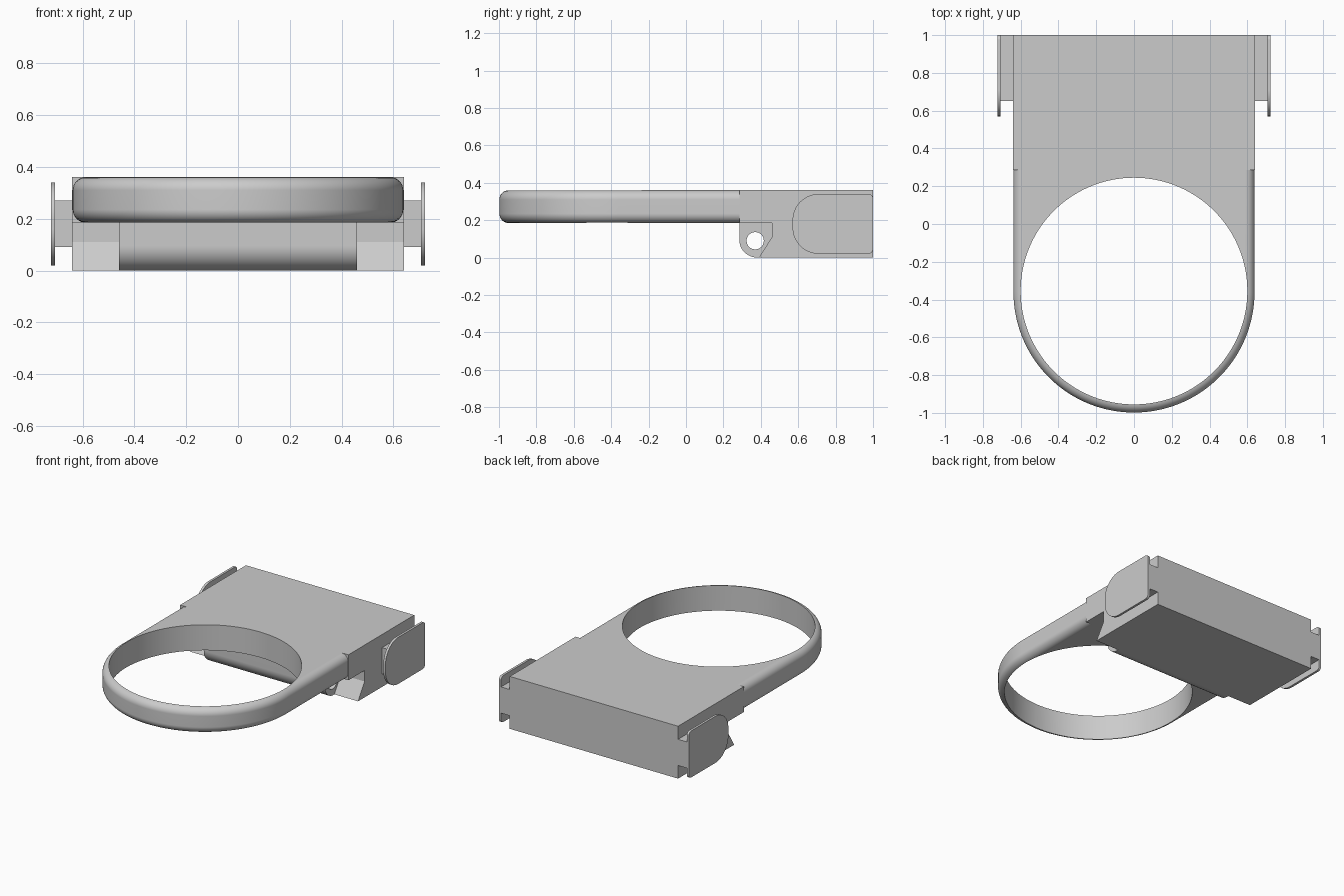
import bpy, bmesh
from math import pi, sin, cos, radians

cube = bpy.data.objects.get("Cube")
if cube:
    bpy.data.objects.remove(cube, do_unlink=True)

grey = bpy.data.materials.new("light_grey")
grey.use_nodes = True
colour = (0.6, 0.6, 0.6, 1)
grey.diffuse_color = colour
grey.node_tree.nodes["Principled BSDF"].inputs["Base Color"].default_value = colour


def arc(cx, cy, r, start, end, n):
    """Points along an arc, angles in degrees."""
    angles = [radians(start + (end - start) * i / n) for i in range(n + 1)]
    return [(cx + r * cos(a), cy + r * sin(a)) for a in angles]


def loft(name, loops):
    """Closed solid through matching loops of 3D points."""
    bm = bmesh.new()
    rings = [[bm.verts.new(p) for p in loop] for loop in loops]
    n = len(rings[0])
    for a, b in zip(rings, rings[1:]):
        for i in range(n):
            j = (i + 1) % n
            bm.faces.new((a[i], a[j], b[j], b[i]))
    bm.faces.new(rings[0])
    bm.faces.new(rings[-1])
    bmesh.ops.recalc_face_normals(bm, faces=bm.faces)
    mesh = bpy.data.meshes.new(name)
    bm.to_mesh(mesh)
    bm.free()
    mesh.materials.append(grey)
    ob = bpy.data.objects.new(name, mesh)
    bpy.context.collection.objects.link(ob)
    return ob


def side_prism(name, yz, x0, x1):
    """Extrude a side-view profile along x."""
    return loft(name, [[(x, y, z) for y, z in yz] for x in (x0, x1)])


def select(ob):
    bpy.ops.object.select_all(action='DESELECT')
    ob.select_set(True)
    bpy.context.view_layer.objects.active = ob


def combine(ob, other, operation):
    mod = ob.modifiers.new(operation, 'BOOLEAN')
    mod.object, mod.operation, mod.solver = other, operation, 'EXACT'
    select(ob)
    bpy.ops.object.modifier_apply(modifier=mod.name)
    bpy.data.objects.remove(other, do_unlink=True)


def finish(ob):
    select(ob)
    bpy.ops.object.shade_smooth_by_angle(angle=radians(30))
    ob.modifiers.new("even_shading", 'WEIGHTED_NORMAL').keep_sharp = True


HALF, TOP, LEDGE, FRONT, CY = 0.64, 0.36, 0.185, 0.285, -0.36

# Main block with an overhanging top and a slanted foot
body = side_prism("body", [(FRONT, TOP), (FRONT, LEDGE), (0.46, LEDGE), (0.46, 0.11),
                           (0.39, 0), (1, 0), (1, TOP)], -HALF, HALF)

# Rounded hinge barrel under the overhang
hinge = side_prism("hinge", arc(FRONT + 0.095, 0.095, 0.095, 180, 270, 12)
                   + [(0.6, 0), (0.6, 0.25), (FRONT, 0.25)], -0.46, 0.46)
combine(body, hinge, 'UNION')
pin = side_prism("pin_hole", arc(0.37, 0.09, 0.046, 0, 352.5, 47), -1, 1)
combine(body, pin, 'DIFFERENCE')

# Ring holder: U outline, rounded along its outer edges
ROUND = 0.05
section = [(ROUND * (1 - cos(a)), LEDGE + ROUND * (1 - sin(a)))
           for a in [pi / 2 * (1 - i / 8) for i in range(9)]]
section = [(ROUND - d, z) for d, z in section]
profile = [(ROUND * (1 - sin(pi / 2 * i / 8)), LEDGE + ROUND * (1 - cos(pi / 2 * i / 8)))
           for i in range(9)]
profile += [(d, TOP + LEDGE - z) for d, z in reversed(profile)]


def u_loop(inset, z):
    r = HALF - 0.002 - inset
    pts = [(-r, FRONT)] + arc(0, CY, r, 180, 360, 96) + [(r, FRONT)]
    return [(x, y, z) for x, y in pts]


ring = loft("ring", [u_loop(d, z) for d, z in profile])
combine(body, ring, 'UNION')
bore = loft("bore", [[(x, y, z) for x, y in arc(0, CY + 0.005, 0.6, 0, 358.125, 191)]
                     for z in (0.15, 0.5)])
combine(body, bore, 'DIFFERENCE')
finish(body)

# Side tabs: a neck carrying a rounded plate
plate_outline = (arc(0.71, 0.2, 0.14, 180, 90, 16) + arc(0.975, 0.315, 0.025, 90, 0, 6)
                 + arc(0.975, 0.045, 0.025, 0, -90, 6) + arc(0.71, 0.16, 0.14, 270, 180, 16))
neck_outline = [(0.65, 0.09), (1, 0.09), (1, 0.27), (0.65, 0.27)]
for side, s in (("left", 1), ("right", -1)):
    side_prism(side + "_neck", neck_outline, s * HALF, s * 0.706)
    finish(side_prism(side + "_plate", plate_outline, s * 0.706, s * 0.722))
